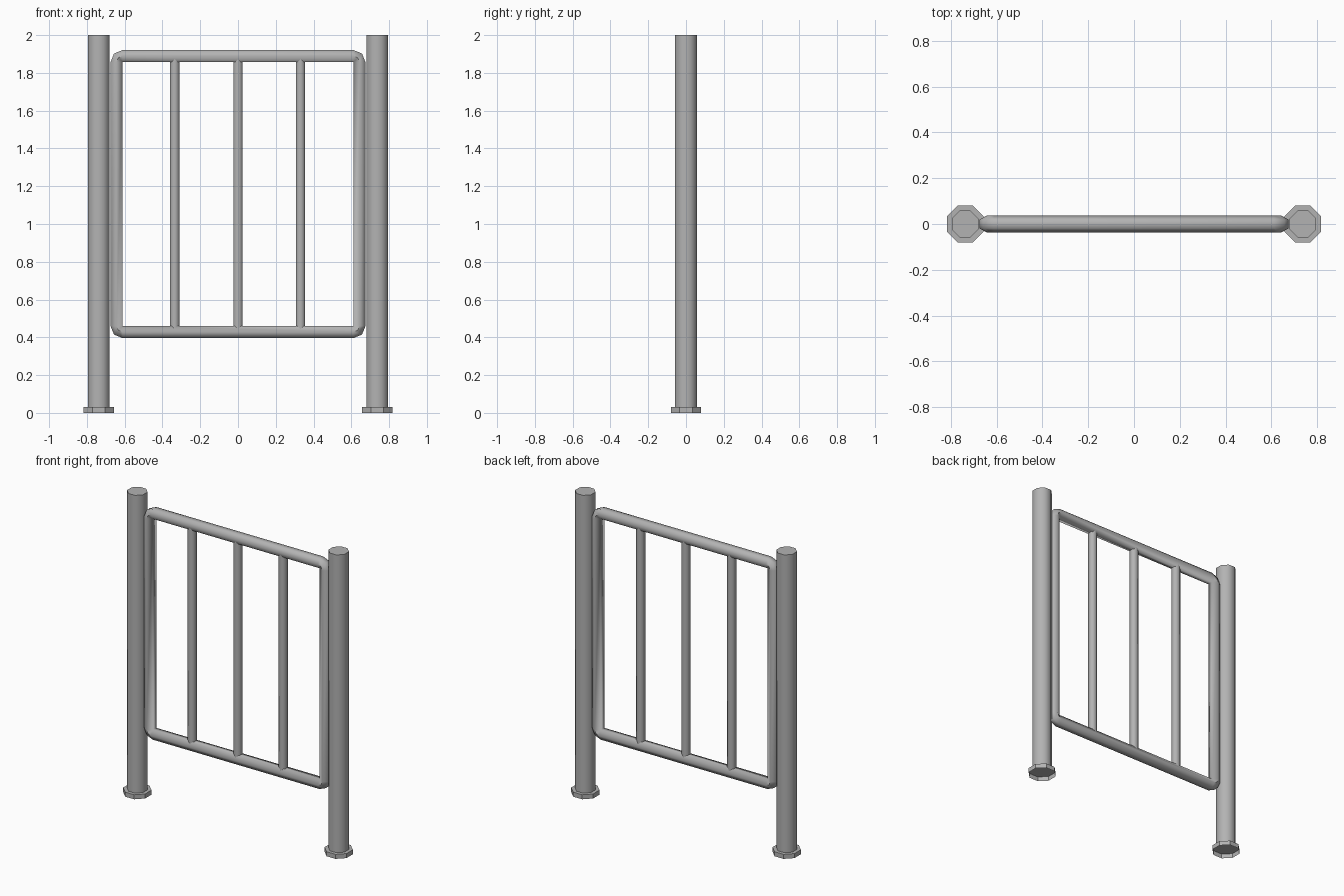
import bpy, bmesh, math
from mathutils import Vector

cube = bpy.data.objects.get("Cube")
if cube:
    bpy.data.objects.remove(cube, do_unlink=True)

steel = bpy.data.materials.new("grey_steel")
steel.use_nodes = True
GREY = (0.45, 0.45, 0.45, 1)
steel.diffuse_color = GREY
steel.node_tree.nodes["Principled BSDF"].inputs["Base Color"].default_value = GREY

POST_X = 0.737
RAIL_R = 0.037                                  # hexagon corner radius
FLAT = RAIL_R * math.cos(math.pi / 6)           # hexagon half width
LEFT, LOW, HIGH = 0.611, 0.46, 1.857            # inner opening of the frame


def finish(name, bm, smooth_angle=None):
    bmesh.ops.recalc_face_normals(bm, faces=bm.faces)
    mesh = bpy.data.meshes.new(name)
    bm.to_mesh(mesh)
    bm.free()
    mesh.materials.append(steel)
    obj = bpy.data.objects.new(name, mesh)
    bpy.context.collection.objects.link(obj)
    if smooth_angle:
        bpy.ops.object.select_all(action='DESELECT')
        obj.select_set(True)
        bpy.context.view_layer.objects.active = obj
        bpy.ops.object.shade_smooth_by_angle(angle=math.radians(smooth_angle))
    return obj


def prism(name, x, z0, z1, radius, sides, turn, open_bottom=False, smooth_angle=None):
    """Upright prism; turn is the angle of its first corner."""
    bm = bmesh.new()
    rings = []
    for z in (z0, z1):
        ring = []
        for i in range(sides):
            a = turn + math.tau * i / sides
            ring.append(bm.verts.new((x + radius * math.cos(a), radius * math.sin(a), z)))
        rings.append(ring)
    for i in range(sides):
        j = (i + 1) % sides
        bm.faces.new((rings[0][i], rings[0][j], rings[1][j], rings[1][i]))
    bm.faces.new(rings[1])
    if not open_bottom:
        bm.faces.new(rings[0][::-1])
    obj = finish(name, bm, smooth_angle)
    return obj


# Posts and hollow foot caps
to_corner = 1 / math.cos(math.pi / 8)
for side, sign in (("left", 1), ("right", -1)):
    prism(side + "_post", sign * POST_X, 0.03, 2, 0.058 * to_corner, 8, math.pi / 8,
          smooth_angle=50)
    foot = prism(side + "_foot", sign * POST_X, 0, 0.03, 0.08 * to_corner, 8, math.pi / 8,
                 open_bottom=True)
    # keep the outside of the open cap facing out
    bm = bmesh.new()
    bm.from_mesh(foot.data)
    top = max(bm.faces, key=lambda f: f.calc_center_median().z)
    if top.normal.z < 0:
        bmesh.ops.reverse_faces(bm, faces=bm.faces)
    bm.to_mesh(foot.data)
    bm.free()

# Frame: hexagonal tube swept round four corners, pivoting on each inner corner
bm = bmesh.new()
rings = []
corners = [(LEFT, HIGH), (-LEFT, HIGH), (-LEFT, LOW), (LEFT, LOW)]
for c, (cx, cz) in enumerate(corners):
    for step in range(3):
        a = math.pi / 2 * c + math.pi / 4 * step
        out = Vector((math.cos(a), 0, math.sin(a)))
        ring = []
        for i in range(6):
            t = math.pi / 2 + math.tau * i / 6
            p = Vector((cx, 0, cz)) + out * (FLAT + RAIL_R * math.cos(t))
            p.y = RAIL_R * math.sin(t)
            ring.append(bm.verts.new(p))
        rings.append(ring)
for k, ring in enumerate(rings):
    nxt = rings[(k + 1) % len(rings)]
    for i in range(6):
        j = (i + 1) % 6
        bm.faces.new((ring[i], ring[j], nxt[j], nxt[i]))
bmesh.ops.remove_doubles(bm, verts=bm.verts, dist=0.0005)
finish("gate_frame", bm, 62)

# Upright bars, running between the rail centres
for name, x in (("right_bar", -0.335), ("middle_bar", 0), ("left_bar", 0.331)):
    prism(name, x, LOW - FLAT, HIGH + FLAT, 0.028, 6, math.pi / 2, smooth_angle=62)
